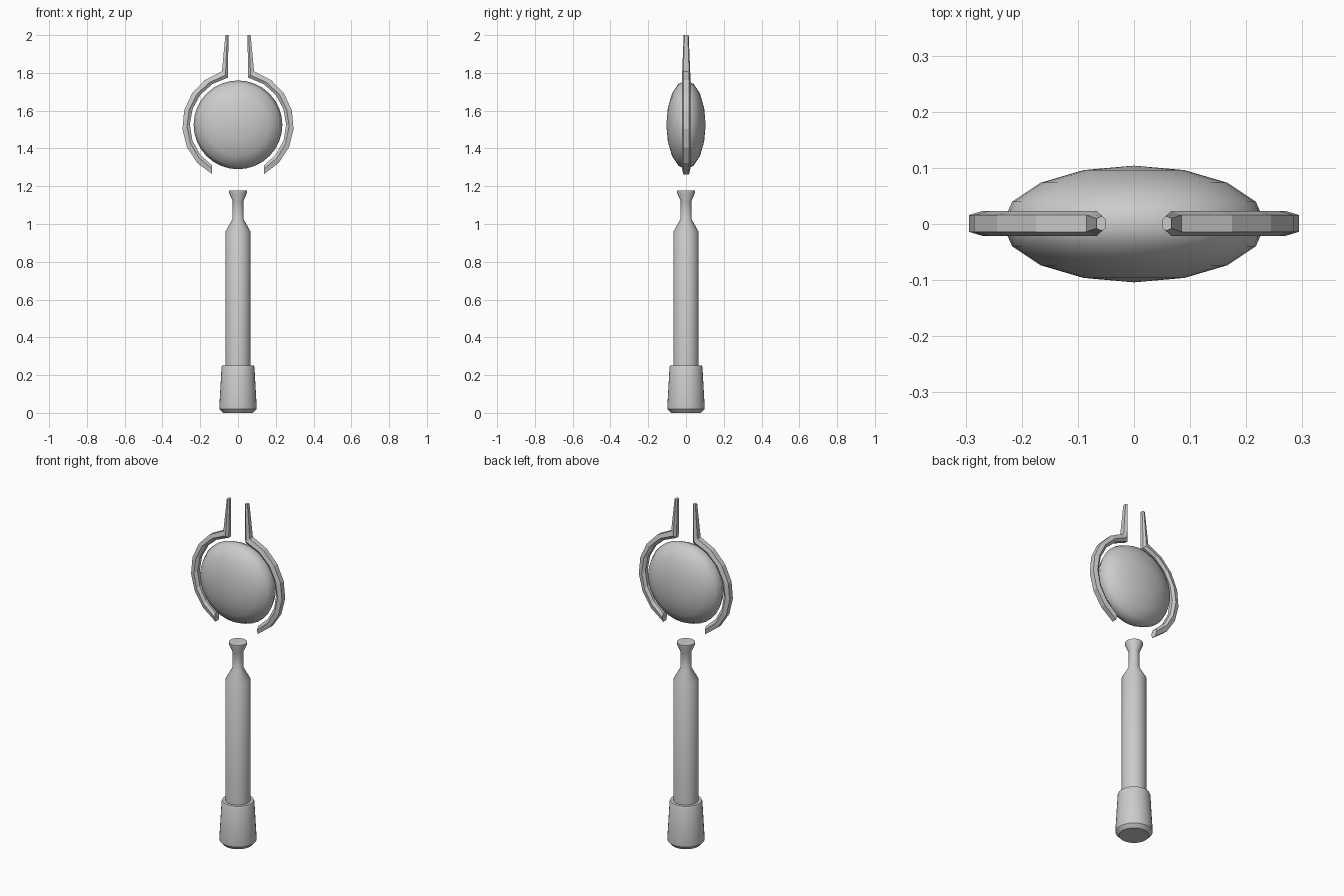
import bpy, bmesh, math

if "Cube" in bpy.data.objects:
    bpy.data.objects.remove(bpy.data.objects["Cube"])


def make_object(name, bm, angle=30):
    bmesh.ops.recalc_face_normals(bm, faces=bm.faces)
    mesh = bpy.data.meshes.new(name)
    bm.to_mesh(mesh)
    bm.free()
    ob = bpy.data.objects.new(name, mesh)
    bpy.context.collection.objects.link(ob)
    bpy.ops.object.select_all(action='DESELECT')
    ob.select_set(True)
    bpy.context.view_layer.objects.active = ob
    if angle:
        bpy.ops.object.shade_smooth_by_angle(angle=math.radians(angle))
    return ob


def skin(bm, rings):
    """Bridge successive closed rings of points and cap both ends."""
    rings = [[bm.verts.new(p) for p in r] for r in rings]
    n = len(rings[0])
    for a, b in zip(rings, rings[1:]):
        for i in range(n):
            j = (i + 1) % n
            bm.faces.new((a[i], a[j], b[j], b[i]))
    bm.faces.new(rings[0])
    bm.faces.new(rings[-1])


def lathe(name, profile, n=32):
    bm = bmesh.new()
    skin(bm, [[(r * math.cos(2 * math.pi * i / n), r * math.sin(2 * math.pi * i / n), z)
               for i in range(n)] for r, z in profile])
    return make_object(name, bm)


# Handle with narrow neck and flared top
lathe("handle", [(0.067, 0.2), (0.066, 0.96), (0.03, 1.025), (0.028, 1.12), (0.048, 1.165), (0.048, 1.177)])

# Weighted end cap
lathe("pommel", [(0.08, 0.0), (0.098, 0.02), (0.099, 0.03), (0.087, 0.243), (0.083, 0.252), (0.066, 0.252)])

# Flattened floating disc, poles facing front and back
CZ = 1.525
bm = bmesh.new()
bmesh.ops.create_uvsphere(bm, u_segments=32, v_segments=8, radius=1)
for v in bm.verts:
    x, y, z = v.co
    v.co = (x * 0.235, z * 0.104, y * 0.235 + CZ)
make_object("orb", bm, 60)


# Curved claws: each station is outer point, inner point, depth scale
def polar(r, deg):
    a = math.radians(deg)
    return (r * math.cos(a), CZ + r * math.sin(a))


stations = [((0.067, 2.0), (0.05, 2.0), 0.6),
            ((0.085, 1.808), (0.054, 1.775), 1.0)]
for i in range(1, 8):
    t = i / 7
    stations.append((polar(0.295, 73 - 135.5 * t), polar(0.255, 77 - 134 * t), 1.0))

for side, label in ((-1, "left_claw"), (1, "right_claw")):
    bm = bmesh.new()
    rings = []
    for o, n, d in stations:
        section = ((0, -0.015), (0.6, -0.022), (1, -0.011), (1, 0.011), (0.6, 0.022), (0, 0.015))
        rings.append([(side * (o[0] + (n[0] - o[0]) * t), 0.001 + y * d, o[1] + (n[1] - o[1]) * t)
                      for t, y in section])
    skin(bm, rings)
    make_object(label, bm, 0)
